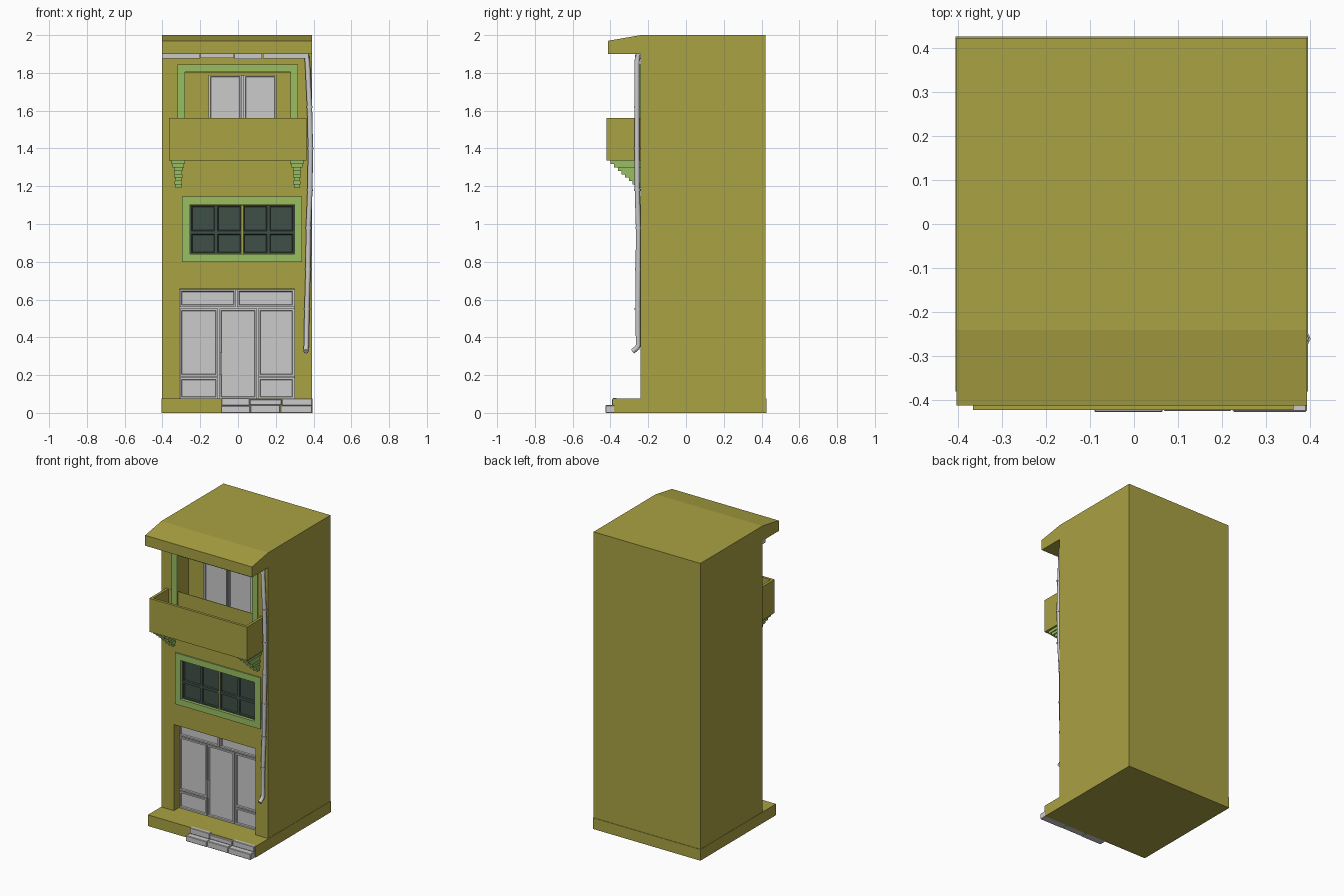
import bpy, bmesh
from mathutils import Vector

if "Cube" in bpy.data.objects:
    bpy.data.objects.remove(bpy.data.objects["Cube"])


def material(name, col):
    m = bpy.data.materials.new(name)
    m.diffuse_color = (*col, 1)
    m.use_nodes = True
    m.node_tree.nodes["Principled BSDF"].inputs["Base Color"].default_value = m.diffuse_color
    return m


YELLOW = material("ochre_plaster", (0.40, 0.36, 0.055))
GREEN = material("green_trim", (0.32, 0.52, 0.12))
GLASS = material("dark_glass", (0.05, 0.08, 0.065))
GREY = None
X0, X1, WALL = -0.403, 0.393, -0.24


def finish(name, bm, mat):
    bmesh.ops.recalc_face_normals(bm, faces=bm.faces)
    me = bpy.data.meshes.new(name)
    bm.to_mesh(me)
    bm.free()
    ob = bpy.data.objects.new(name, me)
    bpy.context.collection.objects.link(ob)
    if mat:
        me.materials.append(mat)
    return ob


def add_box(bm, x, y, z):
    vs = bmesh.ops.create_cube(bm, size=1)["verts"]
    for v in vs:
        v.co = Vector((a[0] if c < 0 else a[1]) for a, c in zip((x, y, z), v.co))
    return vs


def box(name, x, y, z, mat):
    bm = bmesh.new()
    add_box(bm, x, y, z)
    return finish(name, bm, mat)


def panel(name, x, y, z, mat, rim=0.014, depth=0.01):
    """Leaf whose front face has a rim, a bevelled step and a sunken field."""
    bm = bmesh.new()
    add_box(bm, x, y, z)
    bm.normal_update()
    front = min(bm.faces, key=lambda f: f.calc_center_median().y)
    bmesh.ops.inset_individual(bm, faces=[front], thickness=rim)
    bmesh.ops.inset_individual(bm, faces=[front], thickness=0.005, depth=-depth)
    return finish(name, bm, mat)


def side_profile(name, pts, x0, x1, mat):
    """Extrude a (y, z) outline along x."""
    bm = bmesh.new()
    f = bm.faces.new([bm.verts.new((x0, y, z)) for y, z in pts])
    r = bmesh.ops.extrude_face_region(bm, geom=[f])
    for v in r["geom"]:
        if isinstance(v, bmesh.types.BMVert):
            v.co.x = x1
    return finish(name, bm, mat)


def surround(name, x, z, w, sides, mat):
    """Flat trim strips around an opening (x, z are the outer limits)."""
    bm = bmesh.new()
    y = (WALL - 0.008, WALL + 0.012)
    add_box(bm, x, y, (z[1] - w, z[1]))
    low = z[0] + w if "b" in sides else z[0]
    if "b" in sides:
        add_box(bm, x, y, (z[0], low))
    add_box(bm, (x[0], x[0] + w), y, (low, z[1] - w))
    add_box(bm, (x[1] - w, x[1]), y, (low, z[1] - w))
    return finish(name, bm, mat)


# Building shell with sloped eave, and the plinth
shell = side_profile("building_shell",
                     [(0.422, 0.07), (0.422, 2.0), (-0.24, 2.0), (-0.412, 1.97),
                      (-0.412, 1.90), (WALL, 1.90), (WALL, 0.07)], X0, X1, YELLOW)
box("plinth", (X0 - 0.002, X1 + 0.002), (-0.38, 0.425), (0, 0.075), YELLOW)

# Recesses: shop door, window, balcony door
for x, z, back in [((-0.31, 0.30), (0.05, 0.655), -0.165),
                   ((-0.255, 0.30), (0.84, 1.102), -0.20),
                   ((-0.28, 0.278), (1.365, 1.802), -0.125)]:
    cut = box("recess_cutter", x, (-0.6, back), z, None)
    cut.hide_render = True
    mod = shell.modifiers.new("recess", 'BOOLEAN')
    mod.operation, mod.solver, mod.object = 'DIFFERENCE', 'EXACT', cut
    bpy.context.view_layer.objects.active = shell
    bpy.ops.object.modifier_apply(modifier=mod.name)
    bpy.data.objects.remove(cut)

# Shop front: transoms, side lights, kick panels and door
y = (-0.185, -0.165)
for i, (x, z) in enumerate([((-0.308, -0.012), (0.56, 0.654)), ((-0.005, 0.299), (0.56, 0.654)),
                            ((-0.308, -0.106), (0.193, 0.553)), ((0.107, 0.299), (0.193, 0.553)),
                            ((-0.308, -0.106), (0.075, 0.187)), ((0.107, 0.299), (0.075, 0.187)),
                            ((-0.099, 0.100), (0.075, 0.553))]):
    panel(f"shop_front_panel_{i}", x, y, z, GREY)
box("shop_front_frame", (-0.309, 0.2995), (-0.177, -0.165), (0.075, 0.6545), GREY)
box("door_handle", (-0.095, -0.086), (-0.20, -0.186), (0.20, 0.32), GREY)

# First floor window: four casements with a mid rail and a centre mullion
surround("window_surround", (-0.296, 0.34), (0.80, 1.146), 0.042, "b", GREEN)
pane_w = 0.553 / 4
for i in range(4):
    a = -0.254 + i * pane_w
    for j, z in enumerate([(0.841, 0.955), (0.955, 1.101)]):
        panel(f"window_pane_{i}_{j}", (a, a + pane_w), (-0.227, -0.20), z, GLASS, 0.012, 0.008)
box("window_mullion", (0.018, 0.027), (-0.231, -0.21), (0.841, 1.101), YELLOW)

# Balcony door and trim
surround("balcony_door_surround", (-0.32, 0.318), (1.36, 1.845), 0.04, "", GREEN)
for i, x in enumerate([(-0.155, 0.021), (0.029, 0.205)]):
    panel(f"balcony_door_{i}", x, (-0.145, -0.125), (1.366, 1.79), GREY)
box("balcony_door_frame", (-0.15, 0.20), (-0.137, -0.125), (1.366, 1.785), GREY)

# Balcony: open tray with parapet walls
bx0, bx1, by, t = -0.365, 0.362, -0.422, 0.025
bm = bmesh.new()
add_box(bm, (bx0, bx1), (by, WALL + 0.002), (1.335, 1.56))
top = max(bm.faces, key=lambda f: f.calc_center_median().z)
bmesh.ops.inset_individual(bm, faces=[top], thickness=t)
for v in top.verts:
    if v.co.y > -0.3:
        v.co.y = WALL - 0.001
ret = bmesh.ops.extrude_discrete_faces(bm, faces=[top])
for v in ret["faces"][0].verts:
    v.co.z = 1.365
finish("balcony", bm, YELLOW)

# Stepped brackets under the balcony
for name, cx in (("left", -0.316), ("right", 0.312)):
    bm = bmesh.new()
    n = 8
    for i in range(n):
        z1 = 1.335 - i * 0.018
        half = (0.036, 0.030, 0.022, 0.019, 0.022, 0.016, 0.020, 0.016)[i]
        add_box(bm, (cx - half, cx + half),
                (-0.40 + i * 0.0195, WALL + 0.002), (z1 - 0.018, z1))
    finish(f"bracket_{name}", bm, GREEN)


# Drainpipe: swept round tube with collars
def tube(name, pts, r):
    cu = bpy.data.curves.new(name, 'CURVE')
    cu.dimensions = '3D'
    cu.bevel_depth, cu.bevel_resolution, cu.use_fill_caps = r, 2, True
    s = cu.splines.new('POLY')
    s.points.add(len(pts) - 1)
    for p, c in zip(s.points, pts):
        p.co = (*c, 1)
    ob = bpy.data.objects.new(name, cu)
    bpy.context.collection.objects.link(ob)
    return ob


path = [(0.363, -0.255, 1.895), (0.368, -0.260, 1.85), (0.379, -0.260, 1.62),
        (0.384, -0.260, 1.40), (0.381, -0.258, 1.18), (0.373, -0.252, 0.98),
        (0.371, -0.253, 0.76), (0.365, -0.255, 0.55), (0.362, -0.252, 0.36),
        (0.361, -0.258, 0.345), (0.360, -0.283, 0.325)]
tube("drainpipe", path, 0.0135)
for i, (px, py, pz) in enumerate(path[2:8]):
    tube(f"pipe_collar_{i}", [(px, py, pz - 0.006), (px, py, pz + 0.006)], 0.0165)

# Gutter pieces under the eave
for i, (a, b, dz) in enumerate([(X0, -0.202, 0), (-0.198, -0.022, 0.002),
                                (-0.018, 0.128, -0.003), (0.132, 0.372, 0)]):
    box(f"gutter_{i}", (a, b), (-0.268, WALL + 0.002), (1.877 + dz, 1.90), GREY)

# Stone steps at the front
for i, (a, b, y0, y1, z0, z1) in enumerate([
        (-0.09, 0.065, -0.427, -0.375, 0.0, 0.038), (0.067, 0.222, -0.424, -0.375, 0.0, 0.042),
        (0.224, 0.392, -0.426, -0.375, 0.0, 0.040), (-0.088, 0.06, -0.39, -0.365, 0.038, 0.078),
        (0.062, 0.23, -0.393, -0.365, 0.042, 0.072), (0.232, 0.393, -0.39, -0.365, 0.040, 0.077)]):
    ob = box(f"step_stone_{i}", (a, b), (y0, y1), (z0, z1), GREY)
    bev = ob.modifiers.new("bevel", 'BEVEL')
    bev.width, bev.segments = 0.003, 1
